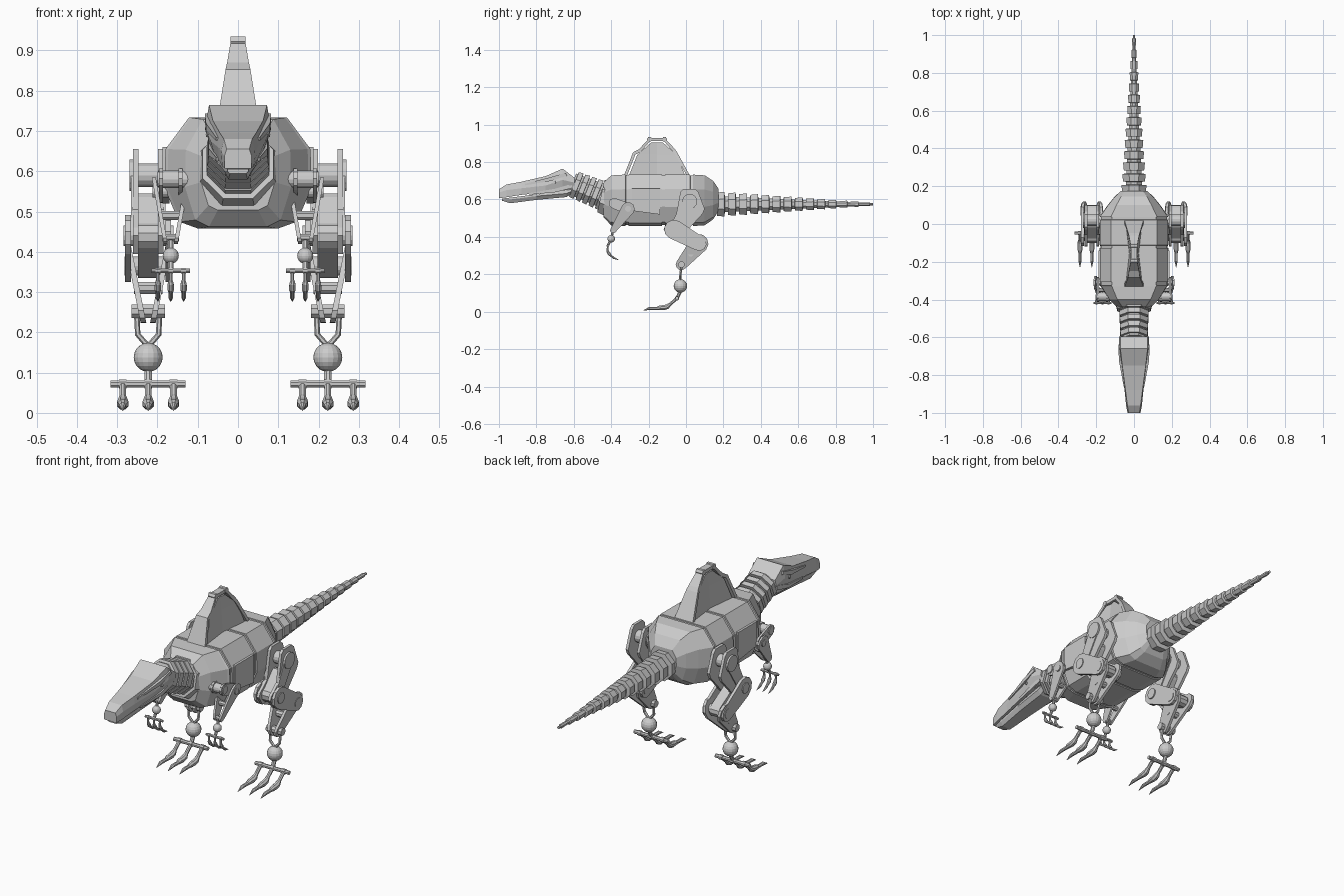
import bpy, bmesh, math
from mathutils import Vector

if "Cube" in bpy.data.objects:
    bpy.data.objects.remove(bpy.data.objects["Cube"])

def finish(name, bm, mirror):
    bmesh.ops.recalc_face_normals(bm, faces=bm.faces)
    me = bpy.data.meshes.new(name)
    bm.to_mesh(me)
    bm.free()
    ob = bpy.data.objects.new(name, me)
    bpy.context.collection.objects.link(ob)
    if mirror:
        ob.modifiers.new("Mirror", 'MIRROR').use_mirror_merge = False
    return ob

def loft(name, rings, mirror=False):
    """Skin equal-sized rings of points and cap both ends."""
    bm = bmesh.new()
    vs = [[bm.verts.new(p) for p in r] for r in rings]
    n = len(vs[0])
    for a, b in zip(vs, vs[1:]):
        for i in range(n):
            bm.faces.new((a[i], a[(i + 1) % n], b[(i + 1) % n], b[i]))
    bm.faces.new(vs[0])
    bm.faces.new(vs[-1])
    return finish(name, bm, mirror)

def tube(name, pts, radii, sides=8, mirror=False, turn=0.5):
    """Round or faceted bar along a path with a radius at each point."""
    pts = [Vector(p) for p in pts]
    rings = []
    for i, p in enumerate(pts):
        t = (pts[min(i + 1, len(pts) - 1)] - pts[max(i - 1, 0)]).normalized()
        u = t.cross(Vector((0, 1, 0)) if abs(t.x) > 0.9 else Vector((1, 0, 0))).normalized()
        v = t.cross(u)
        ang = [2 * math.pi * (k + turn) / sides for k in range(sides)]
        rings.append([p + radii[i] * (u * math.cos(a) + v * math.sin(a)) for a in ang])
    return loft(name, rings, mirror)

def axle(name, y, z, x0, x1, r, sides=14):
    return tube(name, [(x0, y, z), (x1, y, z)], [r, r], sides, True)

def plate(name, yz, x0, x1, slope=0, zref=0):
    """Side profile extruded across x; slope leans it with height."""
    return loft(name, [[(x + slope * (z - zref), y, z) for y, z in yz] for x in (x0, x1)], True)

def capsule(p, q, r, s, n=5):
    """Outline of a link with round ends at p and q."""
    d = math.atan2(q[1] - p[1], q[0] - p[0])
    out = []
    for c, rad, start in ((p, r, d + math.pi / 2), (q, s, d - math.pi / 2)):
        for k in range(n + 1):
            a = start + math.pi * k / n
            out.append((c[0] + rad * math.cos(a), c[1] + rad * math.sin(a)))
    return out

def ball(name, loc, r):
    bm = bmesh.new()
    bmesh.ops.create_uvsphere(bm, u_segments=16, v_segments=10, radius=r)
    bmesh.ops.translate(bm, verts=bm.verts, vec=loc)
    finish(name, bm, True)

# Barrel body with panel seams
half = [(.122, .133), (.18, .055), (.183, -.04), (.147, -.125), (.1, -.142)]
section = half + [(-x, z) for x, z in reversed(half)]
stations = [(-.44, .5, .68), (-.40, .72, .97), (-.33, .96, 1)]
for y in (-.315, -.12, .03):
    stations += [(y - .008, 1, 1), (y - .007, .965, .965), (y + .007, .965, .965), (y + .008, 1, 1)]
stations += [(.10, .76, .97), (.145, .56, .75), (.175, .38, .42)]
loft("body", [[(x * sx, y, .6 + z * sz) for x, z in section] for y, sx, sz in stations])

# Side panels over the flanks and a chest collar
plate("flank_panel", [(-.29, .66), (-.14, .66), (-.14, .52), (-.29, .54)], .17, .187)
tube("chest_collar", [(0, -.42, .61), (0, -.455, .618)], [.105, .095], 8)

# Ridged neck
pts, rad = [], []
for i in range(5):
    for f, s in ((0, 1), (.68, .97), (.7, .8), (.98, .8)):
        t = (i + f) / 5
        pts.append((0, -.435 - .175 * t, .615 + .07 * t))
        rad.append((.086 - .008 * t) * s)
tube("neck", pts, rad, 8)

# Head: upper skull and lower jaw as tapering six-sided lofts
def skull(name, rows):
    rings = []
    for y, *h in rows:
        right = [(h[0], y, h[1]), (h[2], y, h[3]), (h[4], y, h[5])]
        rings.append(right + [(-a, b, c) for a, b, c in reversed(right)])
    loft(name, rings)

skull("skull", [(-.595, .072, .715, .078, .69, .06, .655), (-.66, .072, .765, .082, .705, .064, .648),
                (-.75, .062, .725, .068, .675, .058, .638), (-.88, .045, .695, .05, .66, .046, .625),
                (-.96, .035, .68, .042, .65, .039, .612), (-1, .028, .655, .034, .637, .033, .607)])
skull("lower_jaw", [(-.595, .05, .67, .058, .65, .04, .64), (-.64, .054, .652, .058, .632, .04, .613),
                    (-.8, .046, .628, .047, .618, .033, .598), (-.94, .034, .61, .034, .6, .024, .58),
                    (-.985, .026, .605, .026, .6, .02, .594)])
tube("brow_ridge", [(.074, -.64, .735), (.07, -.72, .71), (.05, -.86, .68)], [.012, .014, .006], 4, True)
tube("cheek_guard", [(.062, -.61, .672), (.064, -.7, .648), (.05, -.84, .63)], [.016, .013, .006], 4, True)
tube("eye", [(.06, -.7, .692), (.078, -.705, .692)], [.011, .008], 6, True)

# Sail: waisted plate plus an open frame arching over it
rings = []
for z, y0, y1, we, wm in ((.715, -.31, 0, .044, .026), (.84, -.26, -.05, .027, .018), (.905, -.185, -.125, .017, .012)):
    ym = (y0 + y1) / 2
    rings.append([(we, y0, z), (wm, ym, z), (we, y1, z), (-we, y1, z), (-wm, ym, z), (-we, y0, z)])
loft("sail_plate", rings)
rings = []
for y, z, w in ((-.335, .72, .052), (-.283, .852, .031), (-.25, .87, .027), (-.195, .93, .017),
                (-.115, .93, .017), (-.06, .87, .027), (-.047, .852, .031), (.025, .72, .052)):
    c = Vector((0, -.155, .72))
    p = Vector((0, y, z))
    q = p + (c - p).normalized() * .017
    rings.append([(w, p.y, p.z), (-w, p.y, p.z), (-w, q.y, q.z), (w, q.y, q.z)])
loft("sail_frame", rings)
for y in (-.195, -.115):
    tube("sail_knuckle", [(-.019, y, .922), (.019, y, .922)], [.014, .014], 6)

# Segmented tail
pts, rad = [], []
y, count = .165, 14
for i in range(count):
    step = (1 - .165) / count
    r = .066 * (1 - i / count) + .006
    for f, s in ((0, .93), (.68, 1), (.72, .62), (.98, .62)):
        pts.append((0, y + step * (f if i < count - 1 else f / .98), .575))
        rad.append(r * s)
    y += step
tube("tail", pts, rad, 8)

# Digits, shared by feet and hands
def paw(name, x, y, z, spread, bar, r, path, radii):
    tube(name + "_bar", [(x - bar, y, z), (x + bar, y, z)], [r, r], 8, True)
    for k in (-1, 0, 1):
        axle(name + "_clamp", y, z, x + k * spread - r, x + k * spread + r, r * 1.3, 8)
        tube(name + "_digit", [(x + k * spread, a, b) for a, b in path], radii, 8, True)

# Hind leg
X = .223
thigh = [(-.03, .64), (-.015, .655), (.05, .655), (.066, .64), (.1, .55), (.09, .525),
         (-.02, .405), (-.09, .395), (-.12, .44), (-.11, .46), (-.055, .505)]
hip, knee, hock, ankle = (.02, .59), (-.065, .44), (.07, .365), (-.025, .252)
for s in (-1, 1):
    a = X + s * .031
    plate("thigh_plate", thigh, a - .007, a + .007)
    plate("thigh_trim", capsule(hip, knee, .035, .025), a + s * .007, a + s * .012)
    a = X + s * .05
    plate("shin_plate", capsule(knee, hock, .052, .04), a - .007, a + .007)
    a = X + s * .04
    plate("lower_leg_plate", capsule(hock, ankle, .05, .03), a - .007, a + .007, s * .2, .365)
    tube("ankle_fork", [(X + s * .028, -.025, .24), (X + s * .026, -.03, .195), (X, -.03, .165)], [.007] * 3, 6, True)
plate("shin_core", capsule(knee, hock, .035, .03), X - .025, X + .025)
plate("thigh_core", capsule((0, .52), knee, .025, .03), X - .03, X + .03)
axle("hip_axle", *hip, .13, .268, .03)
axle("hip_disc", *hip, .255, .27, .04)
axle("knee_axle", *knee, .16, .284, .026)
axle("hock_axle", *hock, .163, .282, .024)
axle("leg_brace", .025, .31, X - .035, X + .035, .016, 8)
axle("ankle_block", *ankle, X - .042, X + .042, .018, 8)
ball("ankle_ball", (X, -.03, .138), .036)
tube("foot_post", [(X, -.03, .11), (X, -.048, .072)], [.01, .01], 8, True)
paw("foot", X, -.048, .072, .063, .093, .0095,
    [(-.048, .072), (-.085, .04), (-.1, .027), (-.118, .022), (-.14, .021), (-.155, .018), (-.195, .018), (-.23, .006)],
    [.009, .009, .014, .015, .013, .009, .009, .001])

# Arm
A = .167
shoulder, elbow, wrist = (-.385, .58), (-.31, .55), (-.39, .435)
for s in (-1, 1):
    a = A + s * .024
    plate("upper_arm_plate", capsule(shoulder, elbow, .028, .03), a - .005, a + .005)
    a = A + s * .036
    plate("forearm_plate", capsule(elbow, wrist, .036, .016), a - .005, a + .005, s * .18, .55)
axle("shoulder_joint", *shoulder, .09, .197, .022)
axle("shoulder_disc", *shoulder, .185, .2, .02)
axle("elbow_axle", *elbow, A - .045, A + .045, .016)
axle("forearm_brace", -.35, .49, A - .026, A + .026, .012, 8)
axle("wrist_block", *wrist, A - .02, A + .02, .01, 8)
tube("wrist_post", [(A, -.39, .435), (A, -.4, .39), (A, -.418, .353)], [.007] * 3, 8, True)
ball("wrist_ball", (A, -.4, .39), .02)
paw("hand", A, -.418, .353, .032, .048, .006,
    [(-.418, .353), (-.42, .33), (-.417, .32), (-.41, .308), (-.402, .3), (-.385, .287), (-.36, .277)],
    [.005, .005, .008, .009, .006, .006, .001])
